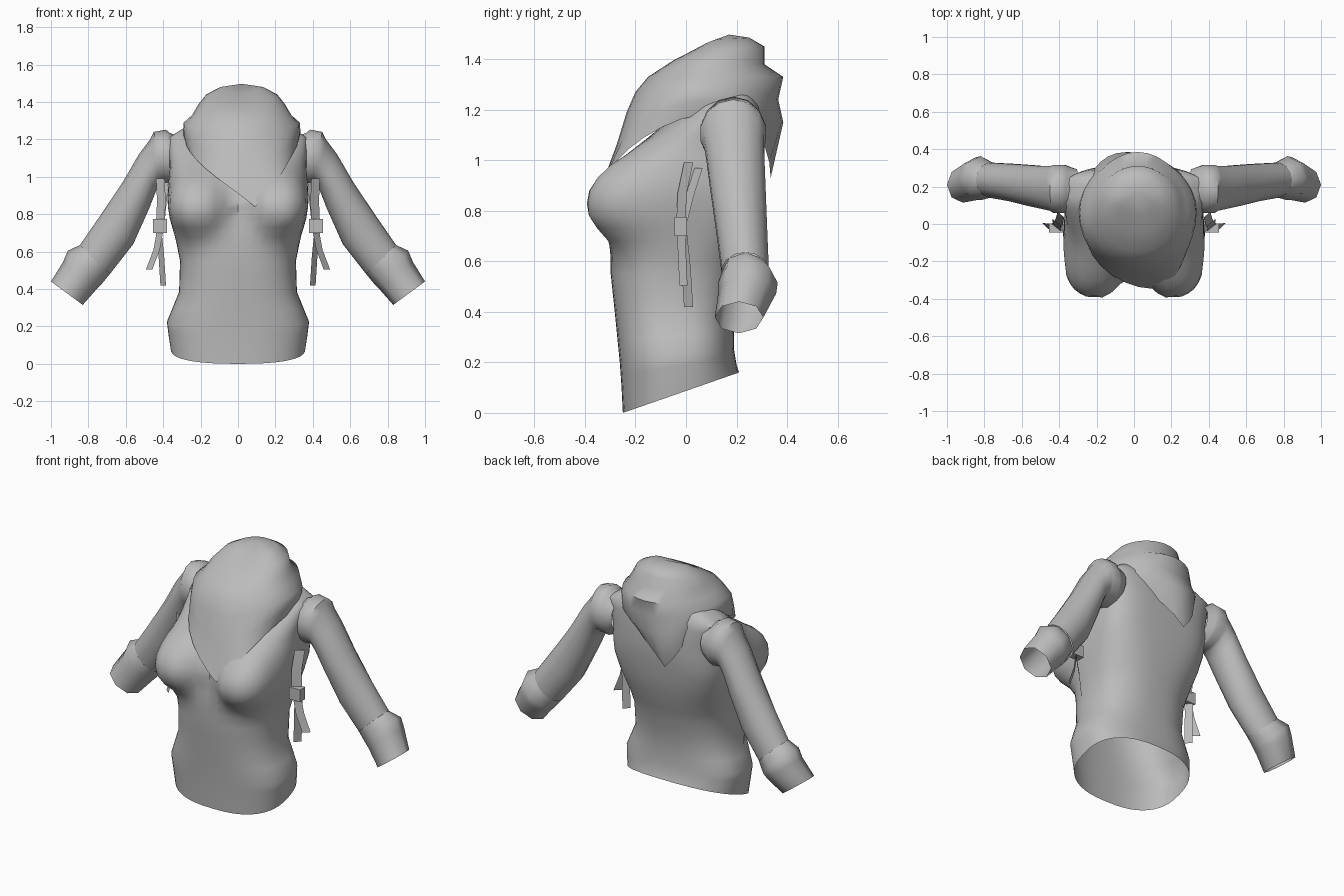
import bpy, math
from math import sin, cos, pi, exp
from mathutils import Vector

if "Cube" in bpy.data.objects:
    bpy.data.objects.remove(bpy.data.objects["Cube"])

fabric = bpy.data.materials.new("grey_fabric")
fabric.diffuse_color = (0.5, 0.5, 0.5, 1)
fabric.use_nodes = True
fabric.node_tree.nodes["Principled BSDF"].inputs["Base Color"].default_value = fabric.diffuse_color


def make(name, verts, faces, angle=50):
    me = bpy.data.meshes.new(name)
    me.from_pydata(verts, [], faces)
    me.materials.append(fabric)
    ob = bpy.data.objects.new(name, me)
    bpy.context.collection.objects.link(ob)
    bpy.ops.object.select_all(action='DESELECT')
    ob.select_set(True)
    bpy.context.view_layer.objects.active = ob
    bpy.ops.object.shade_smooth_by_angle(angle=math.radians(angle))
    return ob


def loft(name, rings, cap=None, angle=50):
    """Skin a list of equal rings; cap is an optional closing point."""
    n = len(rings[0])
    verts = [p for r in rings for p in r]
    faces = [(i * n + j, i * n + (j + 1) % n, (i + 1) * n + (j + 1) % n, (i + 1) * n + j)
             for i in range(len(rings) - 1) for j in range(n)]
    if cap:
        verts.append(cap)
        last = (len(rings) - 1) * n
        faces += [(last + j, last + (j + 1) % n, len(verts) - 1) for j in range(n)]
    return make(name, verts, faces, angle)


def spow(v, p):
    return math.copysign(abs(v) ** p, v)


# Torso: front z, back z, half width, front y, back y
TORSO = [(0.00, .16, .36, -.25, .21), (.10, .19, .37, -.255, .20), (.20, .25, .38, -.262, .19),
         (.38, .39, .315, -.28, .19), (.55, .55, .31, -.298, .22), (.68, .68, .335, -.30, .26),
         (.78, .78, .355, -.275, .285), (.88, .88, .37, -.265, .30), (.98, .98, .37, -.24, .31),
         (1.06, 1.06, .365, -.185, .31), (1.14, 1.14, .37, -.09, .305), (1.21, 1.21, .37, .01, .295),
         (1.26, 1.26, .29, .06, .27), (1.30, 1.30, .15, .1, .22)]


def torso_ring(r, n=48):
    zf, zb, w, yf, yb = r
    pts = []
    for j in range(n):
        a = 2 * pi * j / n
        # the upper back is flatter and squarer than the rest
        e = .8 - .25 * min(1, max(0, (zf - .6) / .3)) if sin(a) > 0 else .8
        x = w * spow(cos(a), e)
        y = (yf + yb) / 2 + (yb - yf) / 2 * spow(sin(a), e)
        z = zf + (zb - zf) * (y - yf) / (yb - yf)
        if y < .05:  # rounded bust on both sides
            sz = .135 if z < .83 else .19
            d = ((abs(x) - .235) / .16) ** 2 + ((z - .83) / sz) ** 2
            b = exp(-d ** 1.5) * min(1, (.05 - y) / .2)
            y -= .15 * b
            x += math.copysign(.045 * b, x) if abs(x) > .2 else 0
        pts.append((x, y, z))
    return pts


fine = []
for a, b in zip(TORSO, TORSO[1:]):
    fine += [a, tuple((p + q) / 2 for p, q in zip(a, b))]
loft("torso", [torso_ring(r) for r in fine + [TORSO[-1]]])

# Sleeves: upper point (x, z), lower point (x, z), centre y, y radius
SLEEVE = [(.30, 1.21, .31, 1.0, .18, .115), (.365, 1.235, .34, .97, .185, .127),
          (.385, 1.252, .355, .96, .187, .132), (.45, 1.24, .40, .97, .187, .132),
          (.47, 1.20, .42, .96, .19, .122), (.53, 1.12, .44, .92, .195, .117),
          (.62, .965, .475, .83, .205, .112), (.745, .78, .56, .64, .222, .102),
          (.845, .635, .685, .48, .235, .095)]
CUFF = [(.845, .635, .685, .48, .235, .093), (.91, .605, .73, .425, .245, .118),
        (.935, .545, .755, .40, .242, .115), (1.0, .44, .83, .315, .21, .096)]


def tube_ring(r, side, n):
    ux, uz, lx, lz, cy, ry = r
    return [(side * ((ux + lx) / 2 + (ux - lx) / 2 * cos(2 * pi * j / n)),
             cy + side * ry * sin(2 * pi * j / n),
             (uz + lz) / 2 + (uz - lz) / 2 * cos(2 * pi * j / n)) for j in range(n)]


# Draped scarf: half width, side y, side z, front y, front z, back y, back z
SCARF = [(.30, .06, 1.18, -.345, .84, .335, .93), (.315, .06, 1.235, -.275, 1.06, .385, 1.15),
         (.31, .06, 1.29, -.235, 1.19, .365, 1.24), (.265, .07, 1.33, -.20, 1.27, .385, 1.33),
         (.23, .10, 1.39, -.15, 1.33, .31, 1.38), (.19, .14, 1.44, -.05, 1.395, .31, 1.45),
         (.115, .15, 1.48, .05, 1.445, .25, 1.485)]
scarf = []
for i, (w, ys, zs, yf, zf, yb, zb) in enumerate(SCARF):
    ring, drift = [], max(0, 1 - i / 2)
    for j in range(32):
        a = 2 * pi * j / 32
        s, c = sin(a), abs(cos(a))
        ye, ze, dx = (yf, zf, .07) if s < 0 else (yb, zb, -.11)
        dip = s * s
        if i == 0:  # pointed hem, front and back
            dip = max(0, 1 - c) ** (.75 if s < 0 else 1.3)
        ring.append((.02 + w * cos(a) + dx * drift * s ** 4,
                     ys + (ye - ys) * abs(s), zs + (ze - zs) * dip))
    scarf.append(ring)
loft("scarf", scarf, cap=(.02, .17, 1.497), angle=60)


# Flat straps: follow a path with a half-width vector
def strap(name, path, half):
    h = Vector(half)
    verts = [v for p in path for v in (Vector(p) - h, Vector(p) + h)]
    make(name, verts, [(2 * i, 2 * i + 1, 2 * i + 3, 2 * i + 2) for i in range(len(path) - 1)])


for side, tag in ((1, "right"), (-1, "left")):
    loft(tag + "_sleeve", [tube_ring(r, side, 14) for r in SLEEVE])
    loft(tag + "_cuff", [tube_ring(r, side, 8) for r in CUFF], angle=70)
    s = side
    strap(tag + "_front_strap", [(s * .415, .01, .99), (s * .41, -.015, .87), (s * .415, -.02, .76)],
          (s * .023, .018, 0))
    strap(tag + "_rear_strap", [(s * .39, .05, .97), (s * .40, .015, .86), (s * .41, -.01, .76)],
          (s * .018, .016, 0))
    strap(tag + "_outer_tail", [(s * .415, -.02, .72), (s * .435, -.015, .61), (s * .475, -.01, .505)],
          (s * .017, .016, 0))
    strap(tag + "_inner_tail", [(s * .425, -.015, .72), (s * .41, 0, .58), (s * .40, .01, .42)],
          (s * .015, .018, 0))
    # Buckle block
    bpy.ops.mesh.primitive_cube_add(size=1, location=(s * .418, -.021, .738))
    buckle = bpy.context.object
    buckle.name = tag + "_buckle"
    buckle.scale = (.075, .05, .075)
    buckle.data.materials.append(fabric)
